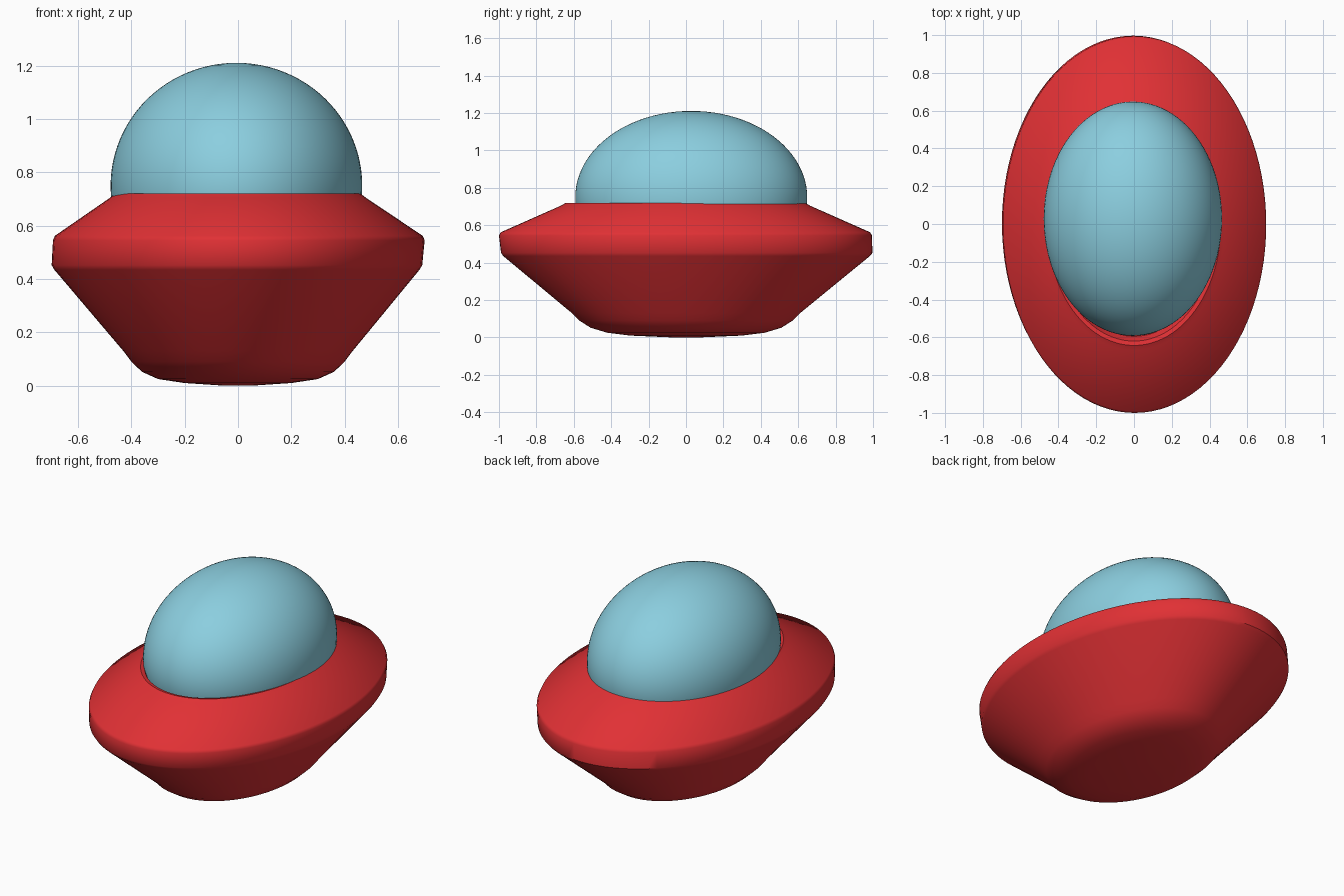
import bpy, bmesh, math

if "Cube" in bpy.data.objects:
    bpy.data.objects.remove(bpy.data.objects["Cube"])


def paint(obj, name, color):
    mat = bpy.data.materials.new(name)
    mat.diffuse_color = (*color, 1)
    mat.use_nodes = True
    mat.node_tree.nodes["Principled BSDF"].inputs["Base Color"].default_value = mat.diffuse_color
    obj.data.materials.append(mat)


def loft(name, rings, sides=96):
    """Skin a stack of ellipses given as (rx, ry, z, cx, cy), capped at both ends."""
    bm = bmesh.new()
    loops = []
    for rx, ry, z, cx, cy in rings:
        loops.append([bm.verts.new((cx + rx * math.cos(2 * math.pi * i / sides),
                                    cy + ry * math.sin(2 * math.pi * i / sides), z))
                      for i in range(sides)])
    for a, b in zip(loops, loops[1:]):
        for i in range(sides):
            j = (i + 1) % sides
            bm.faces.new((a[i], a[j], b[j], b[i]))
    bm.faces.new(loops[0][::-1])
    bm.faces.new(loops[-1])
    mesh = bpy.data.meshes.new(name)
    bm.to_mesh(mesh)
    bm.free()
    obj = bpy.data.objects.new(name, mesh)
    bpy.context.collection.objects.link(obj)
    return obj


def smooth(obj, degrees):
    bpy.ops.object.select_all(action='DESELECT')
    obj.select_set(True)
    bpy.context.view_layer.objects.active = obj
    bpy.ops.object.shade_smooth_by_angle(angle=math.radians(degrees))


# Saucer body: bowl, upright rim band, sloping deck and inner lip
saucer = loft("saucer_body", [
    (0.05, 0.07, 0.000, 0, 0),
    (0.20, 0.30, 0.010, 0, 0),
    (0.30, 0.42, 0.025, 0, 0),
    (0.36, 0.51, 0.052, 0, 0),
    (0.40, 0.57, 0.090, 0, 0),
    (0.43, 0.61, 0.130, 0, 0),
    (0.685, 0.98, 0.435, -0.004, 0.003),
    (0.695, 0.993, 0.452, -0.004, 0.004),
    (0.697, 0.997, 0.545, 0.003, -0.003),
    (0.690, 0.988, 0.562, 0.003, -0.003),
    (0.480, 0.665, 0.705, 0, -0.003),
    (0.460, 0.640, 0.720, 0, -0.003),
    (0.440, 0.620, 0.715, 0, 0),
    (0.420, 0.595, 0.670, 0, 0),
])
smooth(saucer, 40)
paint(saucer, "red", (0.75, 0.03, 0.035))

# Glass dome: stretched sphere sunk into the deck
bpy.ops.mesh.primitive_uv_sphere_add(segments=96, ring_count=48, radius=1,
                                     location=(-0.006, 0.028, 0.75))
dome = bpy.context.object
dome.name = "dome"
dome.scale = (0.472, 0.62, 0.461)
bpy.ops.object.transform_apply(location=False, rotation=False, scale=True)
smooth(dome, 40)
paint(dome, "pale_blue", (0.26, 0.62, 0.74))
